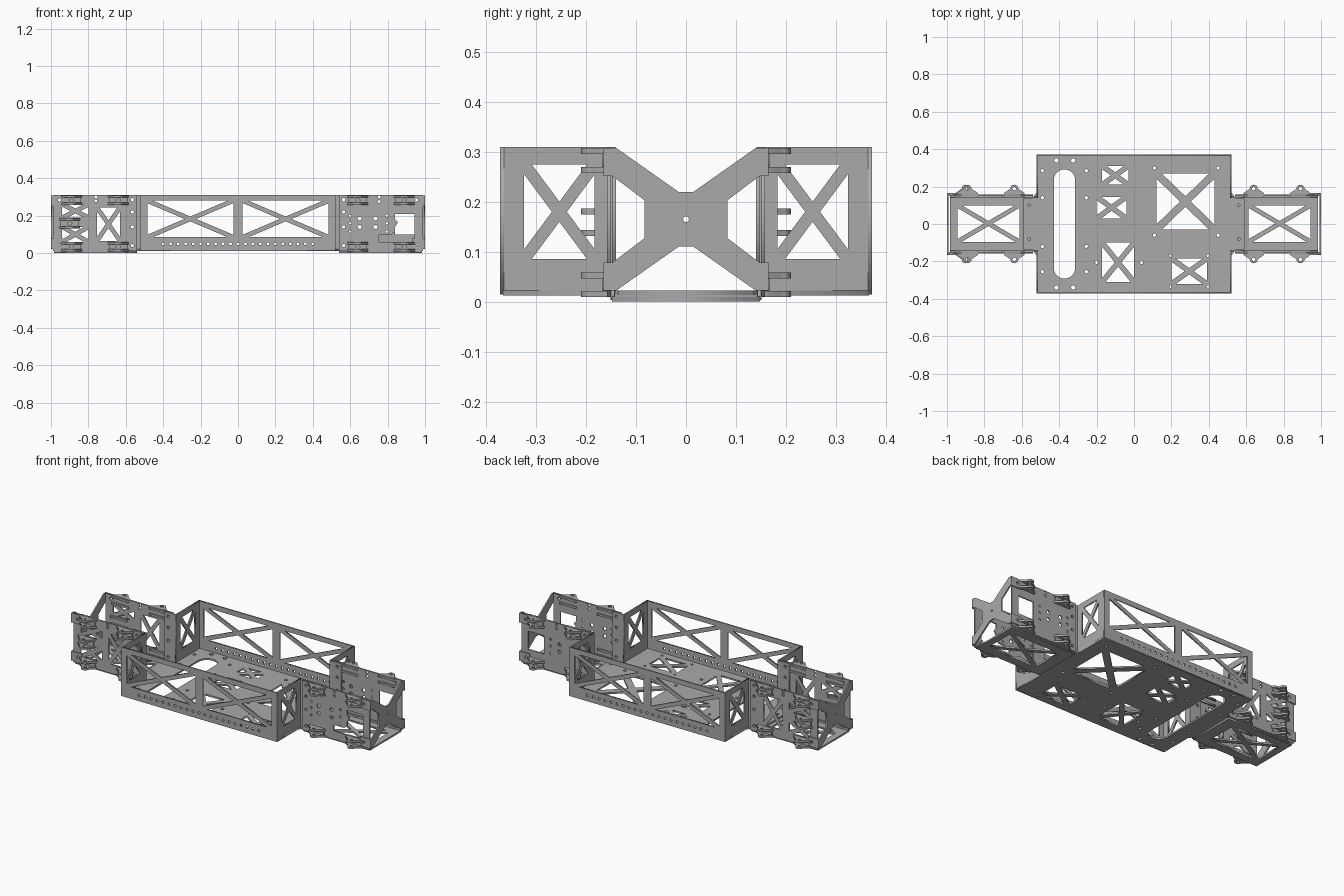
import bpy
from math import cos, sin, pi, hypot
from mathutils import Matrix

if "Cube" in bpy.data.objects:
    bpy.data.objects.remove(bpy.data.objects["Cube"], do_unlink=True)

metal = bpy.data.materials.new("brushed grey metal")
metal.use_nodes = True
GREY = (0.4, 0.4, 0.4, 1)
metal.diffuse_color = GREY
metal.node_tree.nodes["Principled BSDF"].inputs["Base Color"].default_value = GREY

# Plane axes: where the panel's u, v and thickness directions point
PLANES = {
    "xy": ((1, 0, 0), (0, 1, 0), (0, 0, 1)),
    "xz": ((1, 0, 0), (0, 0, 1), (0, -1, 0)),
    "yz": ((0, 1, 0), (0, 0, 1), (1, 0, 0)),
}


def rect(u0, v0, u1, v1):
    return [(u0, v0), (u1, v0), (u1, v1), (u0, v1)]


def hole(u, v, r=0.009, n=10):
    return [(u + r * cos(2 * pi * i / n), v + r * sin(2 * pi * i / n)) for i in range(n)]


def truss(u0, v0, u1, v1, strut=0.024):
    """Four triangular openings that leave crossed diagonal struts."""
    w, h = u1 - u0, v1 - v0
    du, dv = strut / 2 * hypot(w, h) / h, strut / 2 * hypot(w, h) / w
    cu, cv = (u0 + u1) / 2, (v0 + v1) / 2
    return [
        [(u0 + du, v1), (u1 - du, v1), (cu, cv + dv)],
        [(u0 + du, v0), (u1 - du, v0), (cu, cv - dv)],
        [(u0, v0 + dv), (u0, v1 - dv), (cu - du, cv)],
        [(u1, v0 + dv), (u1, v1 - dv), (cu + du, cv)],
    ]


def panel(name, plane, at, thick, outline, holes=()):
    """Sheet panel centred at a distance along its plane's normal axis."""
    curve = bpy.data.curves.new(name, "CURVE")
    curve.dimensions = "2D"
    curve.fill_mode = "BOTH"
    curve.extrude = thick / 2
    for loop in [outline, *holes]:
        spline = curve.splines.new("POLY")
        spline.points.add(len(loop) - 1)
        for p, (u, v) in zip(spline.points, loop):
            p.co = (u, v, 0, 1)
        spline.use_cyclic_u = True
    temp = bpy.data.objects.new(name, curve)
    bpy.context.collection.objects.link(temp)
    dg = bpy.context.evaluated_depsgraph_get()
    mesh = bpy.data.meshes.new_from_object(temp.evaluated_get(dg))
    bpy.data.objects.remove(temp, do_unlink=True)
    bpy.data.curves.remove(curve)
    u, v, n = PLANES[plane]
    m = Matrix((u, v, n)).transposed().to_4x4()
    m.translation = [at * abs(c) for c in n]
    mesh.transform(m)
    mesh.materials.clear()
    mesh.materials.append(metal)
    obj = bpy.data.objects.new(name, mesh)
    bpy.context.collection.objects.link(obj)
    return obj


def mirror_pts(points, sign):
    return [(u * sign, v) for u, v in points]


# Tray floor with lightening windows, a long slot and fixing holes
slot_x, slot_r, slot_y = -0.372, 0.057, 0.235
slot = [(slot_x + slot_r * cos(a), (slot_y if i <= 12 else -slot_y) + slot_r * sin(a))
        for i in range(26) for a in [pi * (i if i <= 12 else i - 1) / 12]]
floor_holes = [slot]
for window in [(-0.17, 0.21, -0.03, 0.31), (-0.2, 0.03, -0.04, 0.145),
               (-0.17, -0.31, 0, -0.1), (0.2, -0.32, 0.39, -0.185)]:
    floor_holes += truss(*window, strut=0.028)
floor_holes += truss(0.12, -0.03, 0.43, 0.27, strut=0.04)
for y in (-0.34, 0.34):
    floor_holes += [hole(-0.415, y, 0.012), hole(-0.325, y, 0.012)]
for x in (-0.49, -0.255):
    floor_holes += [hole(x, y) for y in (-0.255, -0.12, 0.14, 0.285)]
for x in (0.11, 0.45):
    floor_holes += [hole(x, y) for y in (-0.06, 0.3)]
for x in (0.195, 0.395):
    floor_holes += [hole(x, y, 0.007) for y in (-0.335, -0.17)]
floor_holes += [hole(x, -0.205) for x in (-0.2, 0.04)]
for x in (-0.56, 0.56):
    floor_holes += [hole(x, y, 0.007) for y in (-0.08, 0.1)]
quarter = [(0.52, -0.366), (0.52, -0.17), (0.545, -0.135), (0.59, -0.135)]
half = quarter + [(x, -y) for x, y in reversed(quarter)]
panel("tray_floor", "xy", 0.017, 0.01, half + [(-x, -y) for x, y in half], floor_holes)

# Long tray walls and their top lips
wall_holes = truss(-0.485, 0.085, -0.025, 0.28) + truss(0.025, 0.085, 0.485, 0.28)
wall_holes += [hole(-0.4 + 0.04 * i, 0.05, 0.008, 8) for i in range(21)]
for side, label in ((-1, "front"), (1, "back")):
    panel(label + "_wall", "xz", side * 0.368, 0.008, rect(-0.52, 0.014, 0.52, 0.31), wall_holes)

# Tray end panels beside the openings, with flanges bent outwards
for end, end_name in ((-1, "right"), (1, "left")):
    for side, side_name in ((-1, "front"), (1, "back")):
        tag = f"{side_name}_{end_name}"
        a, b = sorted((side * 0.14, side * 0.368))
        w0, w1 = sorted((side * 0.183, side * 0.324))
        panel("tray_end_" + tag, "yz", end * 0.516, 0.008, rect(a, 0.02, b, 0.31),
              truss(w0, 0.085, w1, 0.275))
        panel("tray_flange_" + tag, "xz", side * 0.144, 0.008,
              mirror_pts(rect(0.515, 0.02, 0.59, 0.31), end),
              [hole(end * 0.565, z) for z in (0.04, 0.14, 0.22, 0.285)])


# Hinge clip: two rounded lugs on a small backing plate
def clip(tag, x, z_low, z_high, side):
    tip = [(0.022 * cos(a), 0.188 + 0.022 * sin(a)) for a in [pi * i / 8 for i in range(9)]]
    lug = [(0.055, 0.142), (0.055, 0.165), *tip, (-0.055, 0.165), (-0.055, 0.142)]
    lug = [(x + u, v * side) for u, v in lug]
    for z, level in ((z_low, "lower"), (z_high, "upper")):
        panel(f"clip_{level}_lug_{tag}", "xy", z, 0.012, lug, [hole(x, side * 0.189)])
    panel(f"clip_back_{tag}", "xz", side * 0.163, 0.008,
          rect(x - 0.05, z_low, x + 0.05, z_high),
          [hole(x, (z_low + z_high) / 2, 0.012)])


# Side plates of the end modules
fix = [0.04, 0.14, 0.22, 0.285]
edge_holes = lambda s: [hole(s * 0.565, z) for z in fix] + [hole(s * 0.955, z) for z in (0.04, 0.285)]
truss_holes = (truss(-0.94, 0.19, -0.8, 0.26) + truss(-0.94, 0.06, -0.8, 0.14)
               + truss(-0.755, 0.065, -0.63, 0.245) + edge_holes(-1)
               + [hole(-0.76, z, 0.008) for z in (0.28, 0.3)])
bolt_holes = [hole(x, z, 0.011) for x in (0.65, 0.735) for z in (0.14, 0.185)]
bolt_holes += [hole(x, z, 0.007) for x in (0.6, 0.795) for z in (0.115, 0.16, 0.2)]
bolt_holes += [hole(0.755, z, 0.008) for z in (0.275, 0.3)] + edge_holes(1)
front_notch = [(0.75, 0.06), (0.945, 0.06), (0.945, 0.21), (0.84, 0.21),
               (0.84, 0.18), (0.855, 0.165), (0.84, 0.14), (0.84, 0.115), (0.82, 0.097), (0.75, 0.097)]
back_notch = [(0.84, 0.1), (0.945, 0.1), (0.945, 0.21), (0.84, 0.21)]

for side, side_name in ((-1, "front"), (1, "back")):
    panel(f"truss_side_plate_{side_name}", "xz", side * 0.154, 0.008,
          rect(-0.99, 0.01, -0.54, 0.31), truss_holes)
    panel(f"notched_side_plate_{side_name}", "xz", side * 0.154, 0.008,
          rect(0.54, 0.01, 0.99, 0.31),
          bolt_holes + [front_notch if side < 0 else back_notch])
    for end, end_name in ((-1, "right"), (1, "left")):
        for x, place in ((0.64, "inner"), (0.89, "outer")):
            tag = f"{place}_{side_name}_{end_name}"
            clip("bottom_" + tag, end * x, 0.015, 0.052, side)
            clip("top_" + tag, end * x, 0.264, 0.302, side)
    clip("middle_" + side_name, -0.9, 0.137, 0.181, side)

# Module floors with raised edges, and bow-tie end plates with wrapped corners
corner = [(0.015, 0.22), (0.14, 0.308), (0.165, 0.308), (0.165, 0.252),
          (0.148, 0.252), (0.083, 0.203)]
upper = corner + [(u, 0.33 - v) for u, v in reversed(corner)]
bow_tie = upper + [(-u, v) for u, v in reversed(upper)]
for end, end_name in ((-1, "right"), (1, "left")):
    w0, w1 = sorted((end * 0.612, end * 0.945))
    panel("module_floor_" + end_name, "xy", 0.005, 0.01,
          mirror_pts(rect(0.54, -0.148, 0.985, 0.148), end), truss(w0, -0.095, w1, 0.1))
    panel("end_plate_" + end_name, "yz", end * 0.996, 0.008, bow_tie, [hole(0, 0.165, 0.006)])
    for side, side_name in ((-1, "front"), (1, "back")):
        panel(f"module_floor_edge_{side_name}_{end_name}", "xz", side * 0.147, 0.008,
              mirror_pts(rect(0.59, 0.003, 0.985, 0.022), end))
        for z, level in ((0.022, "lower"), (0.252, "upper")):
            panel(f"end_tab_{level}_{side_name}_{end_name}", "xz", side * 0.162, 0.007,
                  mirror_pts(rect(0.93, z, 1.0, z + 0.056), end), [hole(end * 0.955, z + 0.03)])
